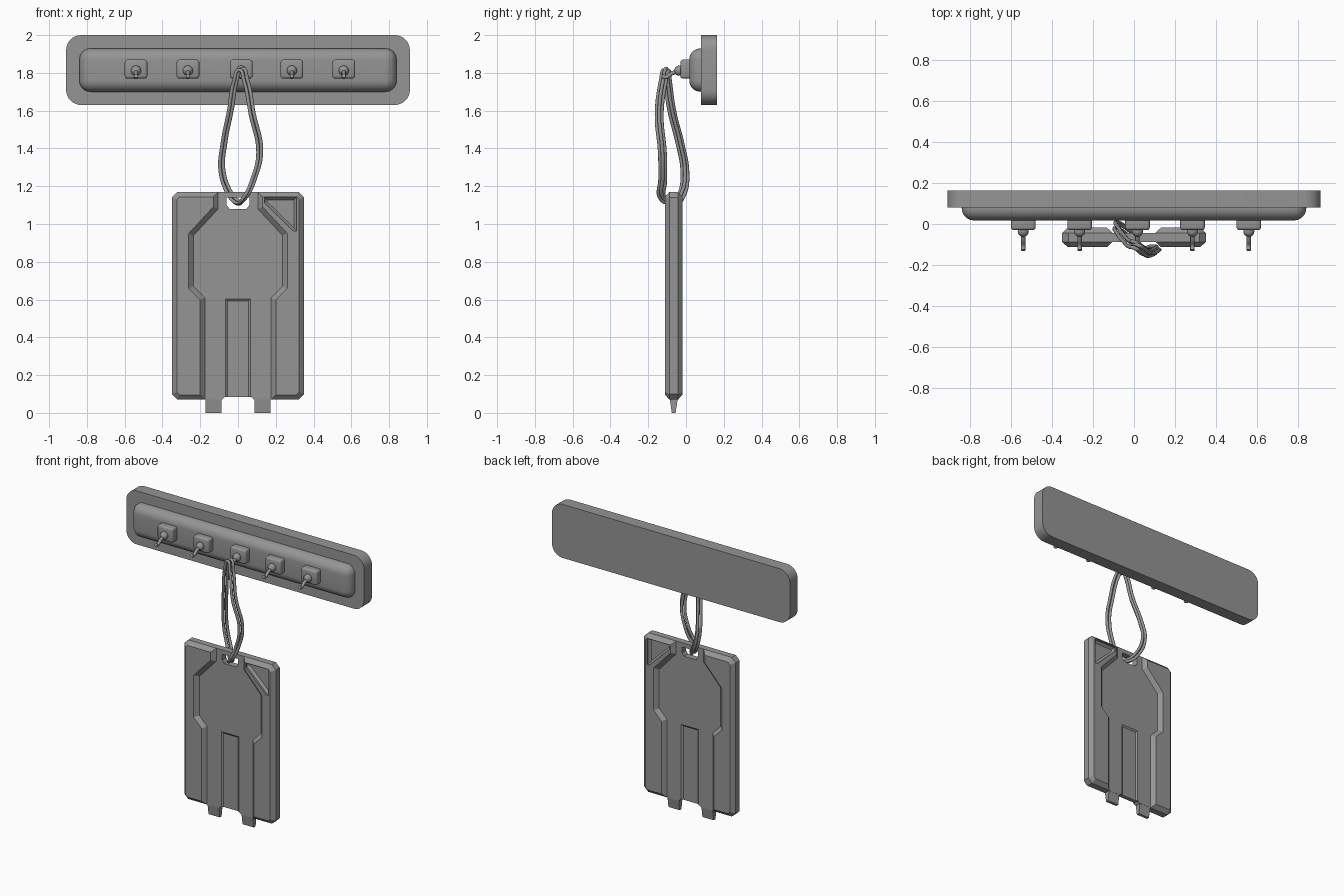
import bpy, bmesh
from mathutils import Vector

default = bpy.data.objects.get("Cube")
if default:
    bpy.data.objects.remove(default, do_unlink=True)

GREY = (0.3, 0.3, 0.3, 1)
grey = bpy.data.materials.new("plain_grey")
grey.use_nodes = True
grey.diffuse_color = GREY
grey.node_tree.nodes["Principled BSDF"].inputs["Base Color"].default_value = GREY

CARD_Y = -0.065


def finish(bm, name, smooth=False):
    bmesh.ops.recalc_face_normals(bm, faces=bm.faces[:])
    mesh = bpy.data.meshes.new(name)
    bm.to_mesh(mesh)
    bm.free()
    obj = bpy.data.objects.new(name, mesh)
    bpy.context.collection.objects.link(obj)
    mesh.materials.append(grey)
    if smooth:
        bpy.ops.object.select_all(action='DESELECT')
        obj.select_set(True)
        bpy.context.view_layer.objects.active = obj
        bpy.ops.object.shade_smooth_by_angle(angle=0.6)
    return obj


def box(name, centre, size, bevel=0, segments=6, upright_only=False):
    """Box with rounded edges, or only the corners seen from the front."""
    bm = bmesh.new()
    bmesh.ops.create_cube(bm, size=1)
    bmesh.ops.scale(bm, vec=size, verts=bm.verts)
    if bevel:
        edges = [e for e in bm.edges if not upright_only or
                 abs(e.verts[0].co.y - e.verts[1].co.y) > 1e-4]
        bmesh.ops.bevel(bm, geom=edges, offset=bevel, segments=segments,
                        profile=0.5, affect='EDGES', clamp_overlap=True)
    bmesh.ops.translate(bm, vec=centre, verts=bm.verts)
    return finish(bm, name, smooth=bool(bevel))


def prism(name, outline, half, inset=0, depth=0, y=CARD_Y):
    """Extrude an x-z outline along y and chamfer both caps."""
    bm = bmesh.new()
    face = bm.faces.new([bm.verts.new((x, -half, z)) for x, z in outline])
    out = bmesh.ops.extrude_face_region(bm, geom=[face])["geom"]
    verts = [v for v in out if isinstance(v, bmesh.types.BMVert)]
    bmesh.ops.translate(bm, vec=(0, 2 * half, 0), verts=verts)
    bm.normal_update()
    bmesh.ops.recalc_face_normals(bm, faces=bm.faces[:])
    if inset:
        caps = [f for f in bm.faces if abs(f.normal.y) > 0.9]
        bmesh.ops.inset_region(bm, faces=caps, thickness=inset, depth=depth,
                               use_even_offset=True)
    bmesh.ops.translate(bm, vec=(0, y, 0), verts=bm.verts)
    return finish(bm, name)


def cut(obj, cutters):
    for cutter in cutters:
        mod = obj.modifiers.new("cut", 'BOOLEAN')
        mod.operation = 'DIFFERENCE'
        mod.solver = 'EXACT'
        mod.object = cutter
    bpy.context.view_layer.update()
    graph = bpy.context.evaluated_depsgraph_get()
    mesh = bpy.data.meshes.new_from_object(obj.evaluated_get(graph))
    obj.modifiers.clear()
    obj.data = mesh
    for cutter in cutters:
        bpy.data.objects.remove(cutter, do_unlink=True)


def tube(name, points, radius, cyclic=False):
    curve = bpy.data.curves.new(name, 'CURVE')
    curve.dimensions = '3D'
    curve.bevel_depth = radius
    curve.bevel_resolution = 3
    curve.resolution_u = 8
    curve.use_fill_caps = True
    spline = curve.splines.new('BEZIER')
    spline.bezier_points.add(len(points) - 1)
    for bp, p in zip(spline.bezier_points, points):
        bp.co = p
        bp.handle_left_type = bp.handle_right_type = 'AUTO'
    spline.use_cyclic_u = cyclic
    curve.materials.append(grey)
    obj = bpy.data.objects.new(name, curve)
    bpy.context.collection.objects.link(obj)


def mirrored(half):
    return half + [(-x, z) for x, z in reversed(half)]


# Wall plate and rounded rail
box("wall_plate", (0, 0.122, 1.815), (1.82, 0.085, 0.37), 0.08, 8, True)
box("rail", (0, 0.08, 1.815), (1.68, 0.125, 0.23), 0.06, 8)

# Hooks: block, round collar and drooping pin
for i, x in enumerate((-0.54, -0.265, 0.017, 0.285, 0.56), 1):
    box(f"hook_block_{i}", (x, 0.005, 1.82), (0.12, 0.07, 0.1), 0.014, 3)
    bm = bmesh.new()
    bmesh.ops.create_uvsphere(bm, u_segments=16, v_segments=10, radius=0.027)
    bmesh.ops.translate(bm, vec=(x, -0.036, 1.812), verts=bm.verts)
    finish(bm, f"hook_collar_{i}", True)
    tube(f"hook_pin_{i}", [(x, -0.04, 1.81), (x, -0.075, 1.797),
                           (x, -0.11, 1.777), (x, -0.128, 1.785)], 0.011)

# Thin card core with lanyard slot and centre grooves
core = prism("card_core", mirrored([
    (0.12, 1.17), (0.12, 1.08), (0.25, 0.94), (0.25, 0.67),
    (0.19, 0.61), (0.19, 0.09), (0.175, 0.07), (0.085, 0.07), (0.07, 0.083)]), 0.022)
slot = prism("slot_cutter", mirrored([(0.06, 1.14), (0.06, 1.10), (0.045, 1.08)]), 0.1)
grooves = [prism("groove_cutter", mirrored([(0.068, 0.605), (0.068, 0.0)]),
                 0.01, 0.012, 0.009, CARD_Y + s * 0.033) for s in (-1, 1)]
cut(core, [slot] + grooves)

# Thick chamfered side frames
side = [(0.105, 1.17), (0.32, 1.17), (0.35, 1.14), (0.35, 0.10), (0.32, 0.07),
        (0.175, 0.07), (0.175, 0.61), (0.235, 0.67), (0.235, 0.94), (0.105, 1.08)]
left = prism("left_frame", side, 0.022, 0.026, 0.025)
prism("right_frame", [(-x, z) for x, z in side], 0.022, 0.026, 0.025)

# Corner pockets on both faces of the left frame
pocket = [(0.14, 1.142), (0.311, 1.142), (0.311, 0.962), (0.295, 0.962), (0.14, 1.112)]
cut(left, [prism("pocket_cutter", pocket, 0.02, 0.014, 0.015,
                 CARD_Y + s * 0.055) for s in (-1, 1)])

# Tapered feet
for name, s in (("left_foot", 1), ("right_foot", -1)):
    bm = bmesh.new()
    bmesh.ops.create_cube(bm, size=1)
    for v in bm.verts:
        v.co.y *= 0.044 if v.co.z > 0 else 0.02
        v.co.x = s * 0.13 + v.co.x * 0.086
        v.co.z = 0.04 + v.co.z * 0.08
    bmesh.ops.translate(bm, vec=(0, CARD_Y, 0), verts=bm.verts)
    finish(bm, name)

# Lanyard: three cords side by side, looped over the hook and through the slot
loop = [(0.015, -0.105, 1.815), (0.04, -0.12, 1.76), (0.075, -0.142, 1.58),
        (0.115, -0.125, 1.38), (0.085, -0.123, 1.24), (0.035, -0.123, 1.135),
        (0.0, -0.065, 1.112), (-0.045, -0.022, 1.16), (-0.085, -0.006, 1.28),
        (-0.075, -0.03, 1.42), (-0.04, -0.075, 1.6), (-0.012, -0.098, 1.76)]
for i, shift in enumerate(((-0.009, -0.014, 0.0), (0.009, 0.0, 0.008), (-0.004, 0.014, -0.004)), 1):
    tube(f"lanyard_cord_{i}", [Vector(p) + Vector(shift) for p in loop], 0.0095, True)
